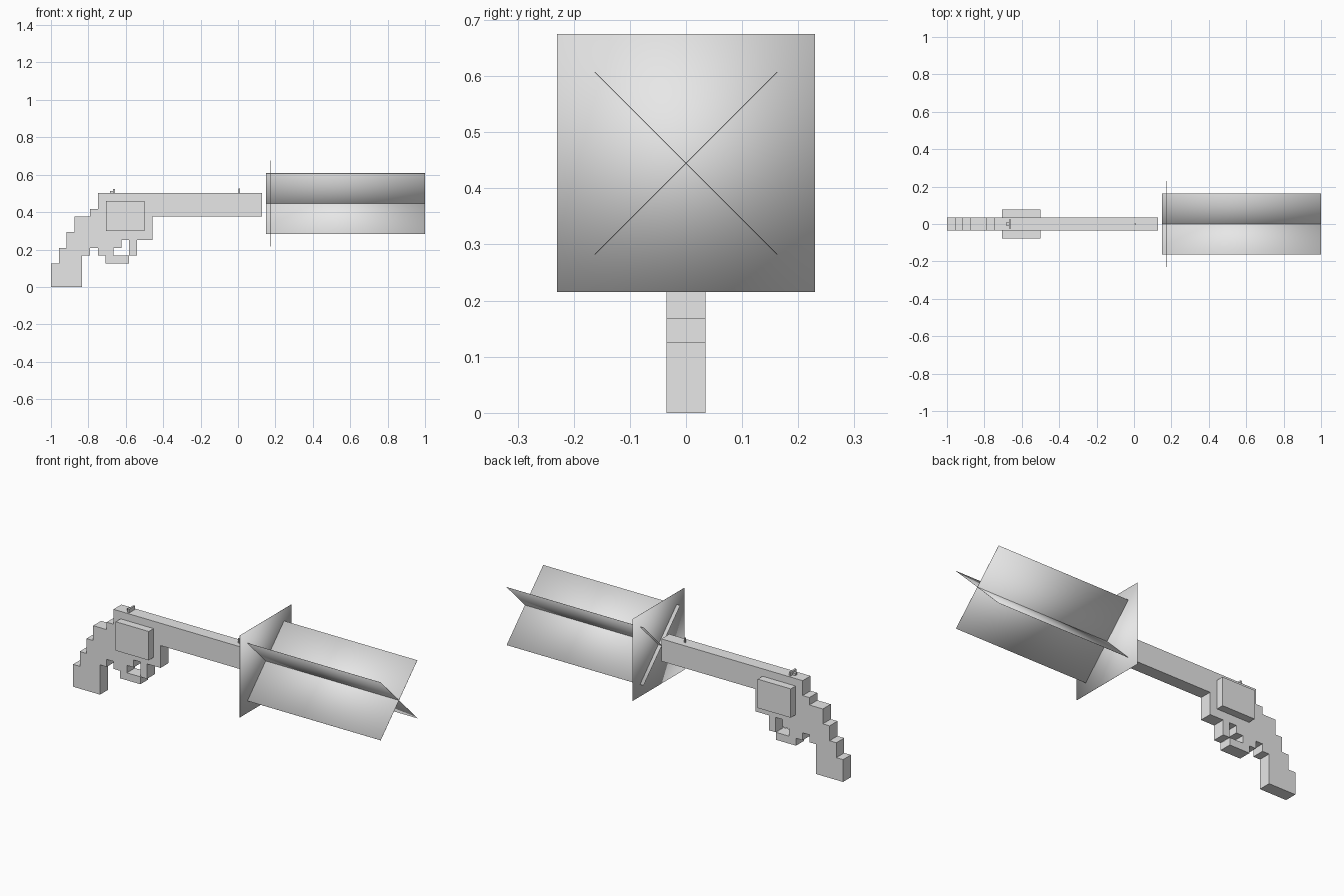
import bpy
import bmesh
from math import radians
from mathutils import Matrix, Vector

cube = bpy.data.objects.get("Cube")
if cube:
    bpy.data.objects.remove(cube, do_unlink=True)

grey = bpy.data.materials.new("plain grey")
grey.use_nodes = True
grey.diffuse_color = (0.8, 0.8, 0.8, 1)
grey.node_tree.nodes["Principled BSDF"].inputs["Base Color"].default_value = (0.8, 0.8, 0.8, 1)

U = 0.0418          # size of one block in the stepped silhouette
HALF = 0.035        # half width of the frame
AXIS_Z = 0.445      # height of the flash axis


def finish(name, bm, smooth=False):
    bmesh.ops.recalc_face_normals(bm, faces=bm.faces)
    mesh = bpy.data.meshes.new(name)
    for face in bm.faces:
        face.smooth = smooth
    bm.to_mesh(mesh)
    bm.free()
    mesh.materials.append(grey)
    obj = bpy.data.objects.new(name, mesh)
    bpy.context.collection.objects.link(obj)
    return obj


def box(name, low, high, tilt=0, smooth=False):
    """Box between two corners, optionally turned about its own x axis."""
    low, high = Vector(low), Vector(high)
    bm = bmesh.new()
    bmesh.ops.create_cube(bm, size=1)
    turn = Matrix.Rotation(radians(tilt), 4, "X")
    place = Matrix.Translation((low + high) / 2) @ turn @ Matrix.Diagonal((high - low).to_4d())
    bmesh.ops.transform(bm, matrix=place, verts=bm.verts)
    return finish(name, bm, smooth)


# Stepped frame: grip, trigger, guard and barrel in one outline of blocks
outline = [
    (0, 0), (4, 0), (4, 4), (5, 4), (5, 5), (6, 5), (6, 4), (7, 4),   # grip front
    (7, 3), (10, 3), (10, 4),                                         # guard
    (8, 4), (8, 5), (9, 5), (9, 6), (10.01, 6), (10.01, 4),           # trigger opening
    (11, 4), (11, 6), (13, 6), (13, 9), (27, 9), (27, 12),            # barrel
    (6, 12), (6, 10), (5, 10), (5, 9), (3, 9), (3, 7),                # back steps
    (2, 7), (2, 5), (1, 5), (1, 3), (0, 3),
]
bm = bmesh.new()
side = bm.faces.new([bm.verts.new((x * U - 1, -HALF, z * U)) for x, z in outline])
swept = bmesh.ops.extrude_face_region(bm, geom=[side])["geom"]
bmesh.ops.translate(bm, vec=(0, 2 * HALF, 0),
                    verts=[v for v in swept if isinstance(v, bmesh.types.BMVert)])
finish("frame", bm)

# Cylinder block through the frame
box("cylinder_block", (-0.705, -0.078, 0.298), (-0.5, 0.078, 0.46))

# Sights
box("rear_sight_base", (-0.685, -0.008, 0.5), (-0.66, 0.008, 0.513))
box("rear_sight_blade", (-0.668, -0.025, 0.5), (-0.658, 0.025, 0.523))
box("front_sight", (0.002, -0.004, 0.5), (0.01, 0.004, 0.527))

# Muzzle flash: one square sheet across the axis and two crossed sheets along it
SHEET, THIN = 0.23, 0.0005
box("flash_disc", (0.172 - THIN, -SHEET, AXIS_Z - SHEET),
    (0.172 + THIN, SHEET, AXIS_Z + SHEET), smooth=True)
for name, tilt in (("flash_sheet_rising", 45), ("flash_sheet_falling", -45)):
    box(name, (0.15, -SHEET, AXIS_Z - THIN), (1.0, SHEET, AXIS_Z + THIN), tilt, smooth=True)
